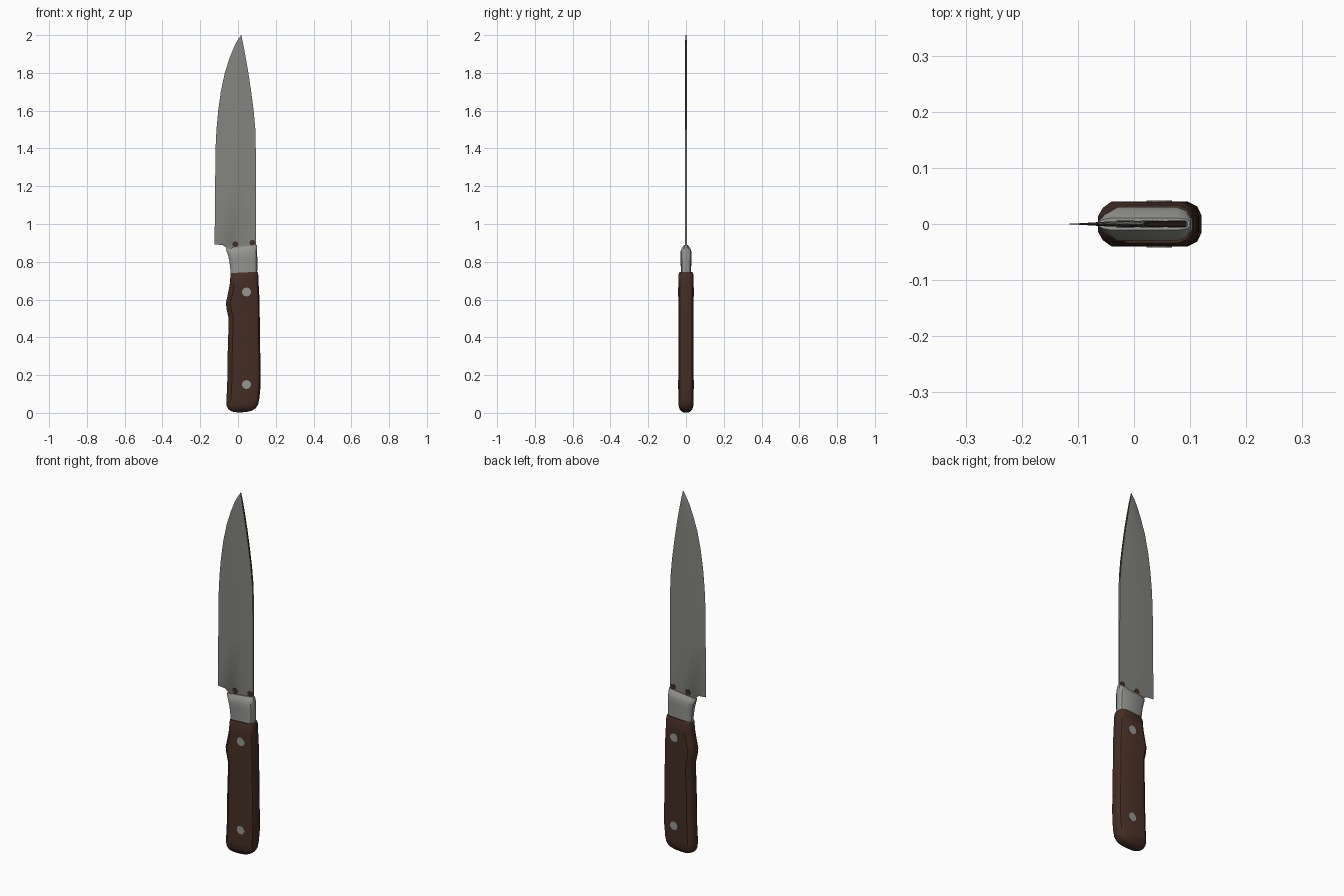
import bpy, bmesh, math

if "Cube" in bpy.data.objects:
    bpy.data.objects.remove(bpy.data.objects["Cube"])


def material(name, r, g, b):
    m = bpy.data.materials.new(name)
    m.use_nodes = True
    m.diffuse_color = (r, g, b, 1)
    node = m.node_tree.nodes["Principled BSDF"]
    node.inputs["Base Color"].default_value = (r, g, b, 1)
    node.inputs["Roughness"].default_value = 0.6
    return m


STEEL = material("blade steel", 0.23, 0.23, 0.215)
LIGHT = material("bolster steel", 0.30, 0.30, 0.285)
WOOD = material("dark brown wood", 0.06, 0.027, 0.018)


def finish(bm, name, mats, angle=35):
    bmesh.ops.recalc_face_normals(bm, faces=bm.faces)
    me = bpy.data.meshes.new(name)
    bm.to_mesh(me)
    bm.free()
    ob = bpy.data.objects.new(name, me)
    bpy.context.collection.objects.link(ob)
    for m in mats:
        me.materials.append(m)
    bpy.ops.object.select_all(action='DESELECT')
    bpy.context.view_layer.objects.active = ob
    ob.select_set(True)
    bpy.ops.object.shade_smooth_by_angle(angle=math.radians(angle))
    return ob


def loft(rings, section, slope=0.0):
    """Skin stacked sections; each ring is (z, left x, right x, half depth)."""
    bm = bmesh.new()
    loops = []
    for z, x0, x1, h in rings:
        pts = section(x0, x1, h)
        loops.append([bm.verts.new((x, y, z + slope * x)) for x, y in pts])
    for a, b in zip(loops, loops[1:]):
        for i in range(len(a)):
            j = (i + 1) % len(a)
            bm.faces.new((a[i], a[j], b[j], b[i]))
    bm.faces.new(loops[0])
    bm.faces.new(loops[-1])
    return bm


def rounded(x0, x1, h):
    c = min(0.024, (x1 - x0) * 0.3)
    half = [(x0, 0.35), (x0 + 0.35 * c, 0.72), (x0 + c, 1),
            (x1 - c, 1), (x1 - 0.3 * c, 0.78), (x1, 0.4)]
    return [(x, -h * f) for x, f in half] + [(x, h * f) for x, f in reversed(half)]


def wedge(x0, x1, h):
    w = x1 - x0
    side = [(x0 + 0.35 * w, 0.75), (x0 + 0.7 * w, 1), (x1, 0.9)]
    return ([(x0, 0)] + [(x, -h * f) for x, f in side]
            + [(x, h * f) for x, f in reversed(side)])


# Blade: cutting edge on the right side, thick spine on the left
blade = loft([
    (0.85, -0.05, 0.094, 0.005), (0.875, -0.062, 0.095, 0.005),
    (0.888, -0.08, 0.095, 0.005), (0.892, -0.124, 0.095, 0.005),
    (1.2, -0.121, 0.095, 0.005), (1.4, -0.119, 0.094, 0.006),
    (1.5, -0.114, 0.092, 0.006), (1.6, -0.105, 0.083, 0.006),
    (1.7, -0.091, 0.07, 0.006), (1.8, -0.07, 0.055, 0.006),
    (1.88, -0.044, 0.041, 0.006), (1.94, -0.02, 0.03, 0.005),
    (1.975, -0.001, 0.023, 0.004), (2.0, 0.0165, 0.018, 0.002)], wedge)
blade.normal_update()
for f in blade.faces:
    if abs(f.normal.x) > 0.9 and f.calc_center_median().z > 1.5:
        f.material_index = 1  # stained front of the spine
finish(blade, "blade", [STEEL, WOOD])

# Bolster with a sloping, tapered shoulder
finish(loft([
    (0.70, -0.036, 0.1, 0.027), (0.76, -0.04, 0.103, 0.027),
    (0.81, -0.046, 0.102, 0.029), (0.842, -0.053, 0.101, 0.03),
    (0.86, -0.06, 0.101, 0.024), (0.878, -0.064, 0.1, 0.011)],
    rounded, 0.12), "bolster", [LIGHT])

# Wooden grip with a finger swell and rounded butt
finish(loft([
    (0.002, 0.0, 0.045, 0.014), (0.008, -0.03, 0.072, 0.024),
    (0.02, -0.05, 0.094, 0.034), (0.04, -0.06, 0.107, 0.039),
    (0.07, -0.062, 0.113, 0.04), (0.13, -0.058, 0.119, 0.04),
    (0.2, -0.056, 0.12, 0.04), (0.35, -0.054, 0.117, 0.04),
    (0.46, -0.05, 0.116, 0.04), (0.51, -0.051, 0.115, 0.04),
    (0.55, -0.06, 0.115, 0.04), (0.585, -0.064, 0.114, 0.04),
    (0.63, -0.054, 0.112, 0.04), (0.68, -0.044, 0.109, 0.04),
    (0.73, -0.04, 0.107, 0.039), (0.742, -0.036, 0.103, 0.034)],
    rounded, 0.05), "handle", [WOOD])

# Rivets through the grip
for label, z in (("upper", 0.64), ("lower", 0.15)):
    bpy.ops.mesh.primitive_cylinder_add(
        vertices=10, radius=0.024, depth=0.083,
        location=(0.045, 0, z), rotation=(math.pi / 2, 0, 0))
    rivet = bpy.context.object
    rivet.name = label + "_rivet"
    rivet.data.materials.append(LIGHT)

# Small brown marks where the blade meets the bolster
for label, x, z in (("heel", -0.015, 0.893), ("spine", 0.076, 0.9)):
    bpy.ops.mesh.primitive_cylinder_add(
        vertices=8, radius=0.016, depth=0.0125,
        location=(x, 0, z), rotation=(math.pi / 2, 0, 0))
    mark = bpy.context.object
    mark.name = label + "_mark"
    mark.data.materials.append(WOOD)
